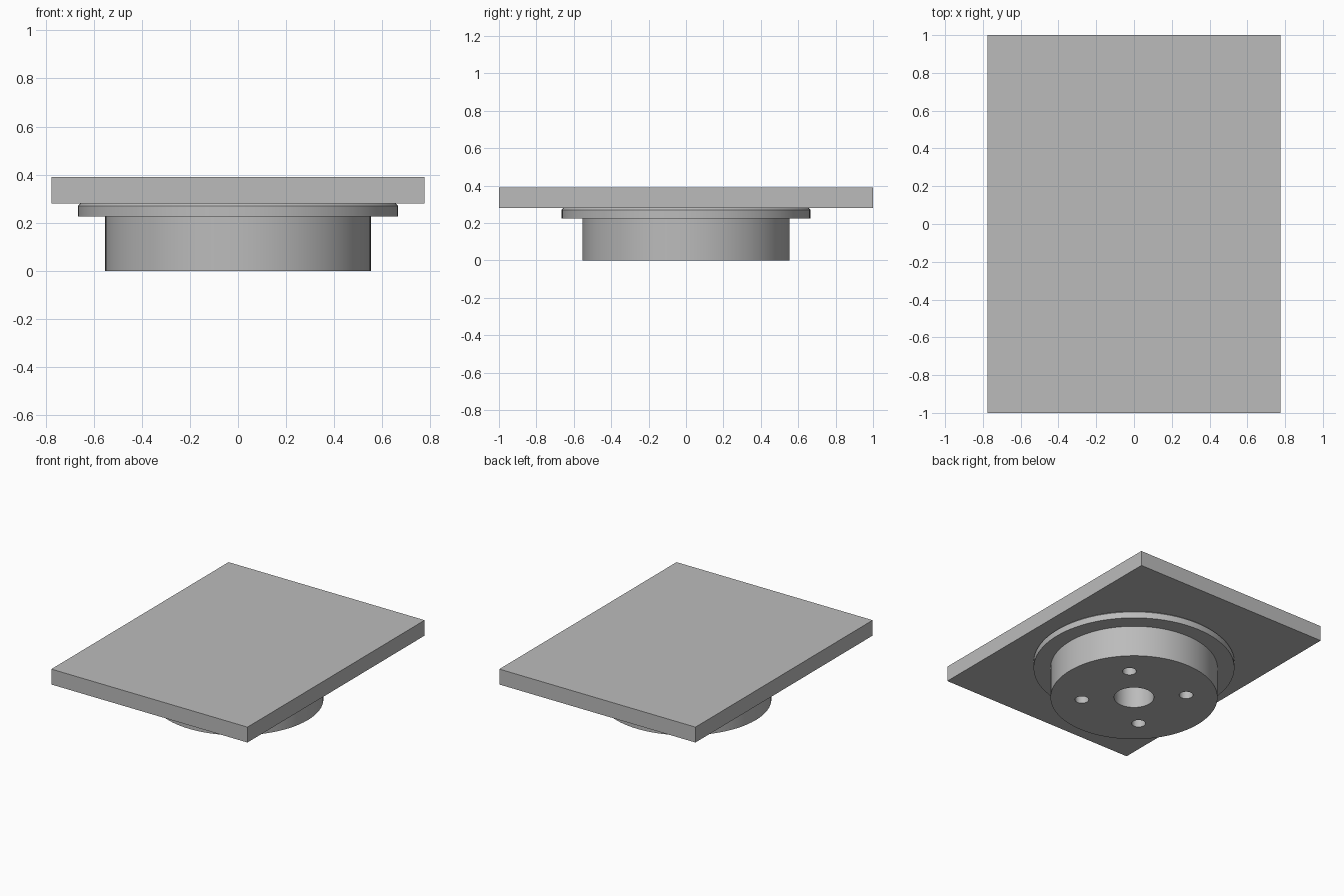
import bpy
import bmesh
import math
from mathutils import Matrix, Vector

cube = bpy.data.objects.get("Cube")
if cube:
    bpy.data.objects.remove(cube, do_unlink=True)

SEGMENTS = 96
BOLT_OFFSET = 0.245

grey = bpy.data.materials.new("plain grey")
grey.use_nodes = True
colour = (0.5, 0.5, 0.5, 1)
grey.diffuse_color = colour
grey.node_tree.nodes["Principled BSDF"].inputs["Base Color"].default_value = colour


def add_object(name, bm):
    bmesh.ops.recalc_face_normals(bm, faces=bm.faces)
    mesh = bpy.data.meshes.new(name)
    bm.to_mesh(mesh)
    bm.free()
    mesh.materials.append(grey)
    obj = bpy.data.objects.new(name, mesh)
    bpy.context.collection.objects.link(obj)
    return obj


def activate(obj):
    bpy.ops.object.select_all(action="DESELECT")
    obj.select_set(True)
    bpy.context.view_layer.objects.active = obj


# Rectangular top plate
bm = bmesh.new()
bmesh.ops.create_cube(bm, size=1, matrix=Matrix.Translation((0, 0, 0.335))
                      @ Matrix.Diagonal((1.55, 2, 0.11, 1)))
add_object("top_plate", bm)

# Round hub with chamfered flange and centre bore, turned from a closed profile
profile = [(0.132, 0), (0.553, 0), (0.553, 0.225), (0.665, 0.225),
           (0.665, 0.27), (0.655, 0.28), (0.132, 0.28)]
bm = bmesh.new()
verts = [bm.verts.new((r, 0, z)) for r, z in profile]
edges = [bm.edges.new((v, verts[i - 1])) for i, v in enumerate(verts)]
bmesh.ops.spin(bm, geom=verts + edges, cent=(0, 0, 0), axis=(0, 0, 1),
               angle=math.tau, steps=SEGMENTS, use_merge=True)
bmesh.ops.remove_doubles(bm, verts=bm.verts, dist=0.0001)
hub = add_object("flanged_hub", bm)

# Four bolt holes
bm = bmesh.new()
for sx in (-1, 1):
    for sy in (-1, 1):
        spot = Vector((sx * BOLT_OFFSET, sy * BOLT_OFFSET, 0.15))
        bmesh.ops.create_cone(bm, cap_ends=True, segments=32, radius1=0.046,
                              radius2=0.046, depth=0.4,
                              matrix=Matrix.Translation(spot))
cutter = add_object("bolt_hole_cutter", bm)

activate(hub)
cut = hub.modifiers.new("bolt_holes", "BOOLEAN")
cut.object = cutter
cut.operation = "DIFFERENCE"
cut.solver = "EXACT"
bpy.ops.object.modifier_apply(modifier=cut.name)
bpy.data.objects.remove(cutter, do_unlink=True)

activate(hub)
bpy.ops.object.shade_smooth_by_angle(angle=math.radians(30))
